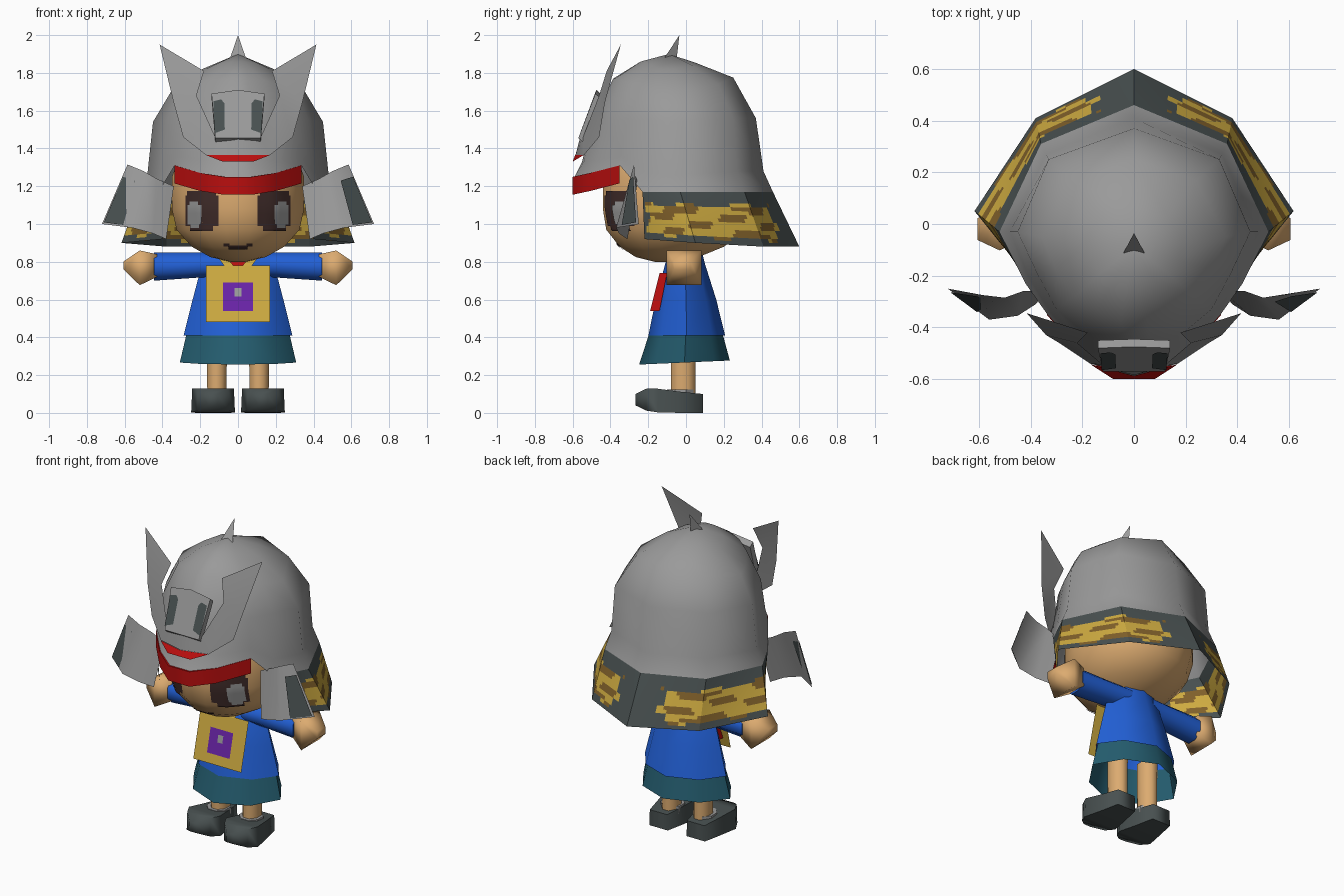
import bpy, bmesh, math
from mathutils import Vector
from mathutils.bvhtree import BVHTree

if "Cube" in bpy.data.objects:
    bpy.data.objects.remove(bpy.data.objects["Cube"])


def srgb(h):
    c = [int(h[i:i + 2], 16) / 255 for i in (0, 2, 4)]
    return [v / 12.92 if v < .04 else ((v + .055) / 1.055) ** 2.4 for v in c] + [1]


COL = {}
for nm, hx in dict(steel_grey="9A9A9A", dark_grey="485050", red="BA0E0E", gold="CDAA40",
                   ochre="80602A", skin="DCAB70", dark_brown="402C2A", blue="2260D6",
                   teal="245C6E", purple="6A24A8").items():
    COL[nm] = bpy.data.materials.new(nm)
    COL[nm].diffuse_color = srgb(hx)


def mesh(name, verts, faces, mats, idx=None, mirror=False, angle=35, recalc=True):
    """Build an object; mirror adds the -x half and welds the seam."""
    verts, faces = [tuple(v) for v in verts], [tuple(f) for f in faces]
    idx = list(idx or [0] * len(faces))
    if mirror:
        n = len(verts)
        verts += [(-x, y, z) for x, y, z in verts]
        faces += [tuple(i + n for i in reversed(f)) for f in faces]
        idx += idx
    bm = bmesh.new()
    bv = [bm.verts.new(v) for v in verts]
    for f, i in zip(faces, idx):
        bm.faces.new([bv[k] for k in f]).material_index = i
    bmesh.ops.remove_doubles(bm, verts=bm.verts, dist=1e-4)
    if recalc:
        bmesh.ops.recalc_face_normals(bm, faces=bm.faces)
    me = bpy.data.meshes.new(name)
    bm.to_mesh(me)
    bm.free()
    for m in mats.split():
        me.materials.append(COL[m])
    ob = bpy.data.objects.new(name, me)
    bpy.context.collection.objects.link(ob)
    bpy.ops.object.select_all(action='DESELECT')
    ob.select_set(True)
    bpy.context.view_layer.objects.active = ob
    bpy.ops.object.shade_smooth_by_angle(angle=math.radians(angle))
    return ob


def loft(name, rings, mat, closed=True, caps=(1, 1), **kw):
    """Skin a list of equal-length point rings."""
    n = len(rings[0])
    verts = [p for r in rings for p in r]
    faces = [(k * n + i, k * n + (i + 1) % n, (k + 1) * n + (i + 1) % n, (k + 1) * n + i)
             for k in range(len(rings) - 1) for i in range(n if closed else n - 1)]
    if closed and caps[0]:
        faces.append(tuple(reversed(range(n))))
    if closed and caps[1]:
        faces.append(tuple(range(len(verts) - n, len(verts))))
    return mesh(name, verts, faces, mat, **kw)


def ring_z(n, z, rx, ry, cx=0, cy=0):
    k = 1 / math.cos(math.pi / n)
    return [(cx + rx * k * math.cos(a), cy + ry * k * math.sin(a), z)
            for a in (2 * math.pi * (i + .5) / n for i in range(n))]


def ring_x(n, x, ry, rz, cy, cz):
    return [(x, p[0], p[1]) for p in ring_z(n, 0, ry, rz, cy, cz)]


def hem(z, rx, ry, cy=0, tilt=0):
    """Eight-point garment ring with corners on the axes and pulled-in diagonals."""
    out = []
    for i in range(8):
        a, k = math.pi * i / 4, (.93 if i % 2 else 1)
        y = cy + ry * k * math.sin(a)
        out.append((rx * k * math.cos(a), y, z + tilt * y))
    return out


def lerp(a, b, t):
    return Vector(a).lerp(Vector(b), t)


# Head
prof = [(.80, .12, -.12), (.825, .42, -.1), (.88, .70, -.075), (.97, .93, -.055), (1.08, 1, -.045),
        (1.25, 1, -.045), (1.4, .84, -.045), (1.48, .4, -.045)]
head = loft("head", [ring_z(16, z, .35 * s, .395 * s, cy=c) for z, s, c in prof], "skin", angle=80)
tree = BVHTree.FromPolygons([v.co for v in head.data.vertices],
                            [tuple(p.vertices) for p in head.data.polygons])


def face_plate(name, rects, mat, off, n=5):
    """Thin painted plates projected on the front of the head."""
    verts, faces = [], []
    for x0, x1, z0, z1 in rects:
        b = len(verts)
        for j in range(n + 1):
            for i in range(n + 1):
                x, z = x0 + (x1 - x0) * i / n, z0 + (z1 - z0) * j / n
                hit = tree.ray_cast(Vector((x, -2, z)), Vector((0, 1, 0)))
                verts.append(hit[0] + hit[1] * off)
        faces += [(b + j * (n + 1) + i, b + j * (n + 1) + i + 1, b + (j + 1) * (n + 1) + i + 1,
                   b + (j + 1) * (n + 1) + i) for j in range(n) for i in range(n)]
    mesh(name, verts, faces, mat, recalc=False, angle=80)


for s, side in ((1, "left"), (-1, "right")):
    def r(x0, x1, z0, z1):
        return (min(s * x0, s * x1), max(s * x0, s * x1), z0, z1)
    face_plate(side + "_eye", [r(.10, .275, .99, 1.15), r(.115, .265, 1.15, 1.175),
                               r(.13, .25, .965, .99)], "dark_brown", .005)
    face_plate(side + "_eye_white", [r(.19, .26, 1.0, 1.1), r(.2, .245, .98, 1.0),
                                     r(.205, .25, 1.1, 1.12)], "steel_grey", .009)
face_plate("mouth", [(-.075, -.045, .885, .9), (.045, .075, .885, .9), (-.05, .05, .87, .89)],
           "dark_brown", .005)

# Helmet bowl: half-plan rings running from back to front
bowl = [
    [(0, .46, 1.17), (.36, .31, 1.17), (.52, -.03, 1.17), (.42, -.23, 1.17), (.335, -.35, 1.31), (.2, -.5, 1.27), (.07, -.59, 1.25), (0, -.59, 1.25)],
    [(0, .41, 1.28), (.34, .27, 1.28), (.48, -.03, 1.26), (.405, -.21, 1.27), (.325, -.34, 1.36), (.2, -.47, 1.34), (.07, -.54, 1.33), (0, -.55, 1.33)],
    [(0, .37, 1.56), (.33, .25, 1.56), (.45, -.03, 1.54), (.375, -.19, 1.55), (.3, -.33, 1.55), (.18, -.43, 1.55), (.07, -.475, 1.55), (0, -.495, 1.55)],
    [(0, .25, 1.775), (.24, .17, 1.74), (.355, -.05, 1.7), (.3, -.18, 1.71), (.23, -.28, 1.74), (.14, -.34, 1.76), (.05, -.375, 1.77), (0, -.385, 1.77)],
    [(0, .06, 1.85), (.13, .03, 1.84), (.19, -.07, 1.82), (.17, -.14, 1.82), (.13, -.19, 1.84), (.08, -.22, 1.85), (.03, -.24, 1.86), (0, -.24, 1.86)]]
verts = [p for row in bowl for p in row] + [(0, -.09, 1.9)]
faces = [(k * 8 + i, k * 8 + i + 1, k * 8 + i + 9, k * 8 + i + 8) for k in range(4) for i in range(7)]
faces += [(32 + i, 33 + i, 40) for i in range(7)]
mesh("helmet_bowl", verts, faces, "steel_grey", mirror=True, angle=50)

# Red brow band, joined to the front edge of the bowl
top = [(.337, -.352, 1.31), (.2, -.507, 1.27), (.075, -.6, 1.25), (0, -.6, 1.25)]
loft("brow_band", [bowl[0][4:], top, [(x, y, z - .095) for x, y, z in top]], "red",
     closed=False, mirror=True, angle=60)

# Neck guard: three slanted panels a side with a gold patch and ochre streaks
up = bowl[0][:4]
low = [(0, .6, .88), (.38, .41, .88), (.617, .05, .9), (.4, -.22, .92)]
verts, faces, idx = [], [], []
NC, NR = 20, 14
for p in range(3):
    b = len(verts)
    for j in range(NR + 1):
        for i in range(NC + 1):
            u, v = i / NC, j / NR
            verts.append(lerp(lerp(low[p], low[p + 1], u), lerp(up[p], up[p + 1], u), v))
    for j in range(NR):
        for i in range(NC):
            a = b + j * (NC + 1) + i
            faces.append((a, a + 1, a + NC + 2, a + NC + 1))
            t, v, k = p + (i + .5) / NC, (j + .5) / NR, j // 2
            start = .42 + .09 * math.sin(k * 2.3)
            edge = .04 * math.sin(t * 7)
            gold = start < t < 2.9 + .06 * math.sin(k * 1.7) and .12 + edge / 2 < v < .74 + edge
            streak = math.sin(t * 5 + k * 2.4) + .6 * math.sin(t * 11 + k * 4.1 + j) > .25
            idx.append((2 if streak else 1) if gold else 0)
mesh("neck_guard", verts, faces, "dark_grey gold ochre", idx, mirror=True, angle=20)

# Turned-back side flaps with a dark panel
ft = [(.34, -.26, 1.2), (.43, -.26, 1.24), (.5, -.285, 1.28), (.585, -.275, 1.315)]
fb = [(.38, -.31, .92), (.45, -.355, .95), (.56, -.37, .98), (.72, -.25, 1.0)]
loft("side_flaps", [ft, fb], "steel_grey", closed=False, mirror=True, angle=80)
quad = [lerp(lerp(ft[2], ft[3], u), lerp(fb[2], fb[3], u), v) + Vector((.002, -.008, 0))
        for u, v in ((.3, .2), (.95, .2), (.95, .97), (.3, .97))]
mesh("flap_panels", quad, [(0, 1, 2, 3)], "dark_grey", mirror=True)

# Horned crest plate, with its red lower lip
c = [(0, -.585, 1.365), (.17, -.54, 1.365), (.29, -.46, 1.46), (.34, -.43, 1.64), (.415, -.345, 1.95),
     (.18, -.42, 1.81), (.22, -.46, 1.68), (.12, -.545, 1.46), (0, -.56, 1.46)]
mesh("horned_crest", c, [(0, 1, 7, 8), (1, 2, 6, 7), (2, 3, 6), (3, 4, 5, 6)],
     "steel_grey", mirror=True)
mesh("crest_lip", [(0, -.6, 1.33), (.08, -.6, 1.33), (.17, -.542, 1.365), (0, -.587, 1.365)],
     [(0, 1, 2, 3)], "red", mirror=True)

# Crest boss with two dark slots
f = [(-.12, -.57, 1.455), (.12, -.57, 1.455), (.14, -.48, 1.69), (0, -.475, 1.71), (-.14, -.48, 1.69)]
loft("crest_boss", [f, [(x, y + .03, z - .025) for x, y, z in f]], "steel_grey")
slot = [(x, -.575 + (z - 1.455) * .383, z) for x, z in
        ((.07, 1.5), (.125, 1.48), (.13, 1.65), (.09, 1.66), (.072, 1.64))]
mesh("boss_slots", slot, [(0, 1, 2, 3, 4)], "dark_grey", mirror=True)

# Spike on the crown
mesh("crown_spike", [(-.045, -.12, 1.87), (.045, -.12, 1.87), (0, -.05, 1.87), (0, -.035, 2.0)],
     [(0, 1, 3), (1, 2, 3), (2, 0, 3), (0, 2, 1)], "steel_grey")

# Robe and underskirt
loft("robe", [hem(z, a, b, y) for z, a, b, y in
              ((.41, .288, .203, .004), (.6, .24, .16, 0), (.79, .19, .105, -.005), (.85, .14, .085, 0))],
     "blue", caps=(0, 1), angle=60)
loft("underskirt", [hem(.45, .265, .185), hem(.267, .308, .24, -.008, .045)],
     "teal", caps=(0, 0), angle=60)


# Chest panel: tilted sheet backed by a red cloth, with a purple patch
def chest(name, x0, x1, z0, z1, mat, off):
    def y(z):
        return -.135 - (.78 - z) * .25 - off
    mesh(name, [(x0, y(z0), z0), (x1, y(z0), z0), (x1, y(z1), z1), (x0, y(z1), z1)],
         [(0, 1, 2, 3)], mat, recalc=False)


chest("chest_panel", -.17, .17, .48, .78, "gold", 0)
chest("chest_patch", -.08, .08, .54, .69, "purple", .005)
chest("patch_stud", -.018, .018, .615, .66, "steel_grey", .009)
mesh("red_cloth", [(-.13, -.19, .54), (.13, -.19, .54), (.1, -.14, .74), (-.1, -.14, .74),
                   (-.13, -.14, .54), (.13, -.14, .54), (.1, -.1, .74), (-.1, -.1, .74)],
     [(0, 1, 2, 3), (4, 7, 6, 5), (0, 4, 5, 1), (1, 5, 6, 2), (2, 6, 7, 3), (3, 7, 4, 0)], "red")
mesh("collar_cloth", [(-.045, -.122, .775), (.045, -.122, .775), (.035, -.11, .81), (-.035, -.11, .81)],
     [(0, 1, 2, 3)], "red")
mesh("lapels", [(.02, -.14, .775), (.07, -.14, .775), (.13, -.09, .855), (.09, -.09, .855)],
     [(0, 1, 2, 3)], "gold", mirror=True)

for s, side in ((1, "left"), (-1, "right")):
    # Sleeve and mitten hand
    loft(side + "_sleeve", [ring_x(8, s * x, a, b, -.005, z) for x, a, b, z in
                            ((.08, .085, .063, .785), (.2, .078, .066, .783), (.445, .075, .075, .775))],
         "blue", angle=70)
    loft(side + "_hand", [ring_x(4, s * x, a, b, y, z) for x, a, b, y, z in
                          ((.43, .06, .06, 0, .78), (.52, .092, .092, -.01, .768),
                           (.605, .042, .022, -.02, .78))], "skin", angle=80)
    # Leg, sock and shoe
    loft(side + "_leg", [ring_z(8, z, w, .065, cx=s * .112, cy=-.015) for z, w in ((.08, .05), (.42, .055))],
         "skin", angle=80)
    loft(side + "_sock", [ring_z(8, z, .065, .07, cx=s * .115, cy=-.03) for z in (.08, .124)], "steel_grey")
    loft(side + "_shoe", [[(s * .132 - w, y, z0), (s * .132 + w, y, z0), (s * .132 + w * .95, y, z1),
                           (s * .132 - w * .95, y, z1)] for y, w, z0, z1 in
                          ((.09, .065, 0, .1), (-.03, .09, 0, .112), (-.15, .116, .003, .128),
                           (-.21, .085, .012, .128), (-.268, .025, .04, .1))], "dark_grey", angle=80)

for m in bpy.data.materials:
    if m.users and not m.is_grease_pencil:
        m.use_nodes = True
        m.node_tree.nodes["Principled BSDF"].inputs["Base Color"].default_value = m.diffuse_color
